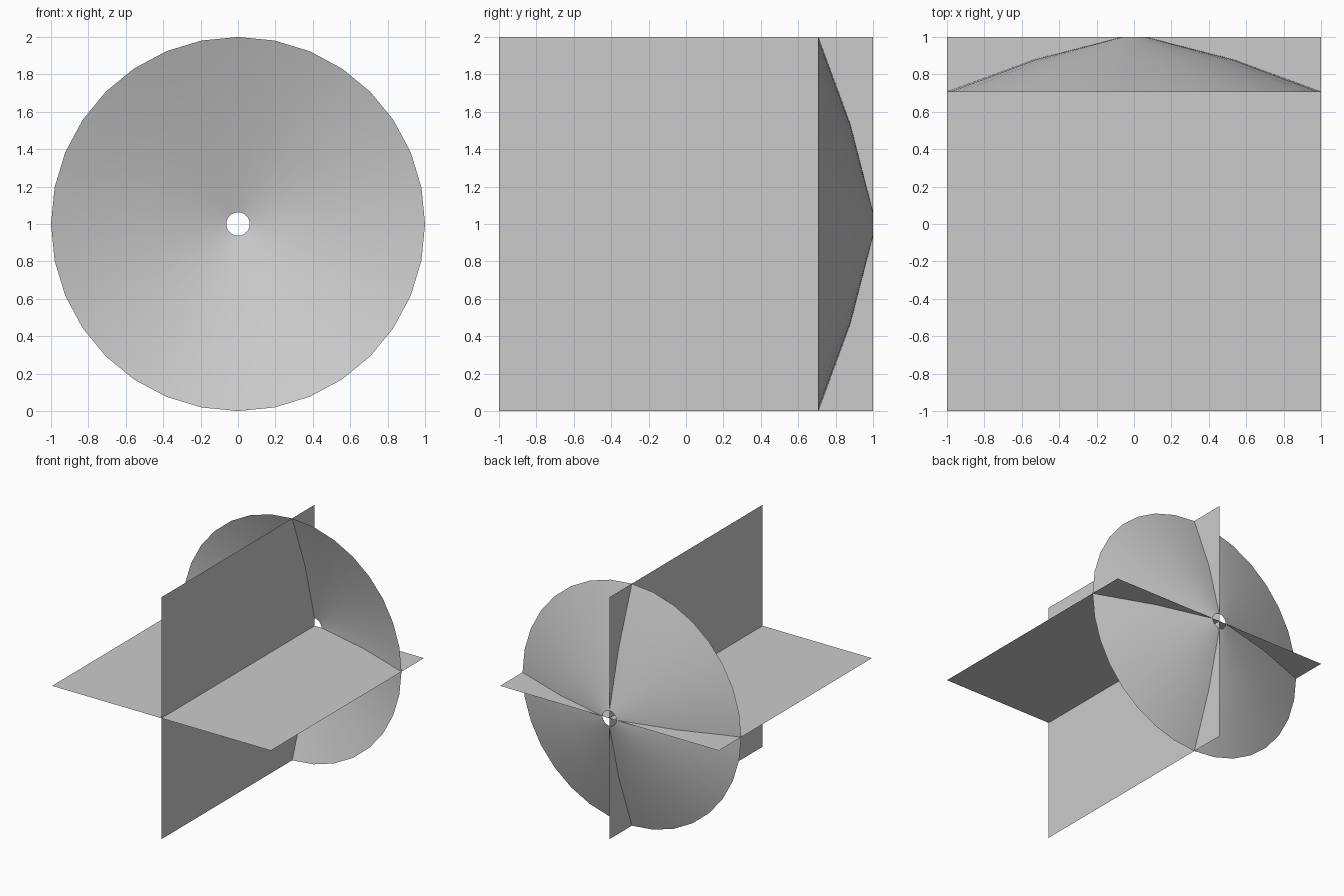
import bpy, bmesh
from math import pi, radians
from mathutils import Matrix, Vector

if "Cube" in bpy.data.objects:
    bpy.data.objects.remove(bpy.data.objects["Cube"])


def finish(name, bm):
    mesh = bpy.data.meshes.new(name)
    bm.to_mesh(mesh)
    bm.free()
    obj = bpy.data.objects.new(name, mesh)
    bpy.context.collection.objects.link(obj)
    return obj


def square_sheet(name, turn):
    # 2 x 2 sheet through the centre line, turned about the y axis
    bm = bmesh.new()
    matrix = Matrix.Translation((0, 0, 1)) @ Matrix.Rotation(turn, 4, 'Y')
    bmesh.ops.create_grid(bm, x_segments=1, y_segments=1, size=1, matrix=matrix)
    return finish(name, bm)


# Crossed sheets
square_sheet("horizontal_sheet", 0)
square_sheet("vertical_sheet", pi / 2)

# Shallow dish with a small centre hole: (radius, y) profile spun about y
bm = bmesh.new()
profile = [(1.0, 0.707), (0.53, 0.88), (0.0625, 1.0)]
verts = [bm.verts.new((r, y, 1)) for r, y in profile]
edges = [bm.edges.new(pair) for pair in zip(verts, verts[1:])]
bmesh.ops.spin(bm, geom=verts + edges, cent=(0, 0, 1), axis=(0, 1, 0),
               angle=2 * pi, steps=32, use_merge=True)
bmesh.ops.remove_doubles(bm, verts=bm.verts, dist=0.0005)
bmesh.ops.recalc_face_normals(bm, faces=bm.faces)

# Face the dish outwards, towards the back
if sum((f.normal for f in bm.faces), Vector()).y < 0:
    bmesh.ops.reverse_faces(bm, faces=bm.faces)
dish = finish("dish", bm)
bpy.context.view_layer.objects.active = dish
dish.select_set(True)
bpy.ops.object.shade_smooth_by_angle(angle=radians(40))
